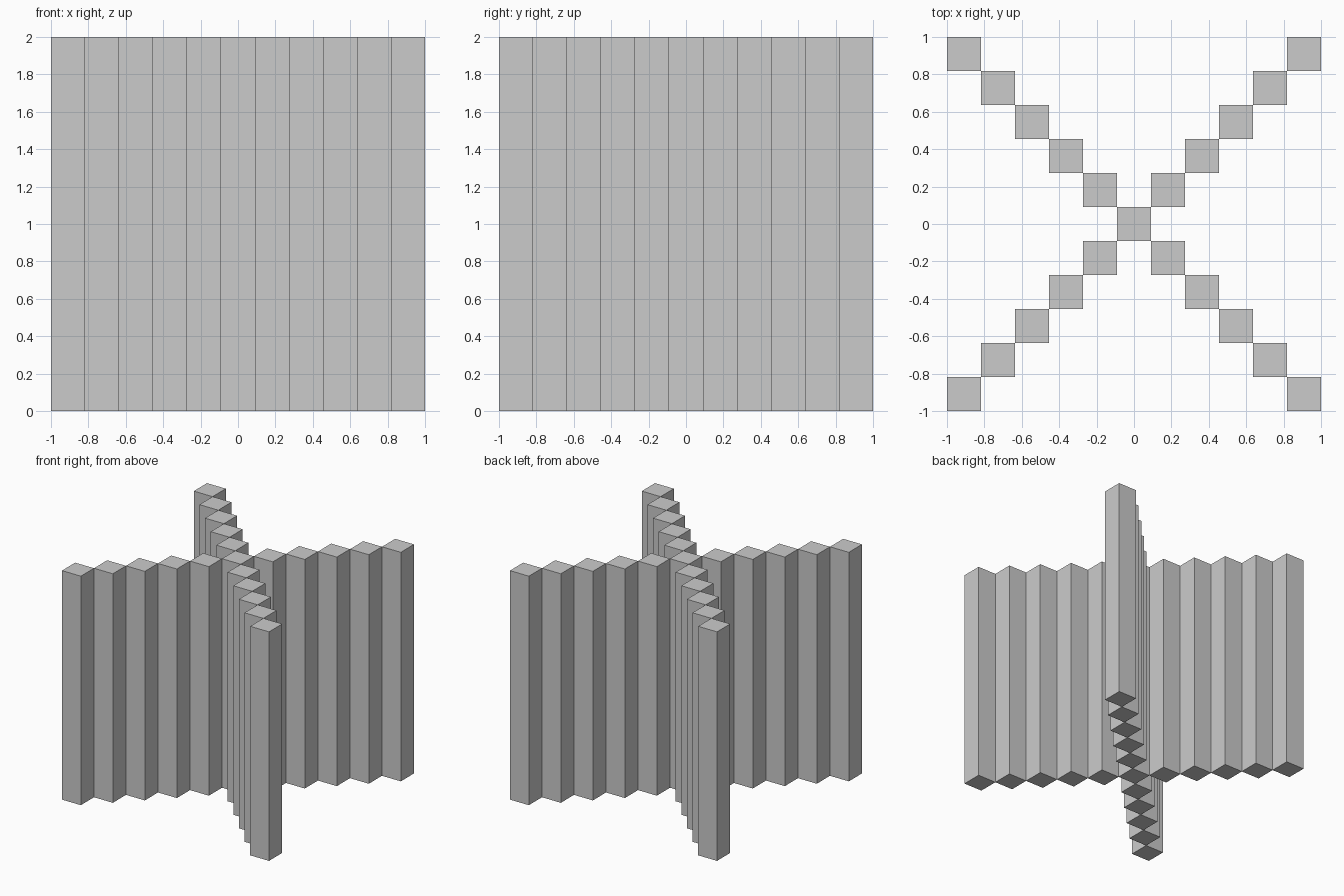
import bpy
import bmesh
from mathutils import Matrix, Vector

if "Cube" in bpy.data.objects:
    bpy.data.objects.remove(bpy.data.objects["Cube"])

N = 11            # cells across the footprint
CELL = 2.0 / N    # column width
HEIGHT = 2.0


def add_column(bm, x, y):
    """Square column standing on z = 0."""
    m = Matrix.Translation((x, y, HEIGHT / 2)) @ Matrix.Diagonal(Vector((CELL, CELL, HEIGHT, 1)))
    bmesh.ops.create_cube(bm, size=1, matrix=m)


def make_part(name, positions):
    bm = bmesh.new()
    for x, y in positions:
        add_column(bm, x, y)
    mesh = bpy.data.meshes.new(name)
    bm.to_mesh(mesh)
    bm.free()
    bpy.context.collection.objects.link(bpy.data.objects.new(name, mesh))


steps = [i * CELL for i in range(1, N // 2 + 1)]

# Column at the crossing
make_part("centre_column", [(0, 0)])

# Four diagonal arms of corner-to-corner columns
for name, sx, sy in (("front_left_arm", -1, -1), ("front_right_arm", 1, -1),
                     ("back_left_arm", -1, 1), ("back_right_arm", 1, 1)):
    make_part(name, [(sx * d, sy * d) for d in steps])
